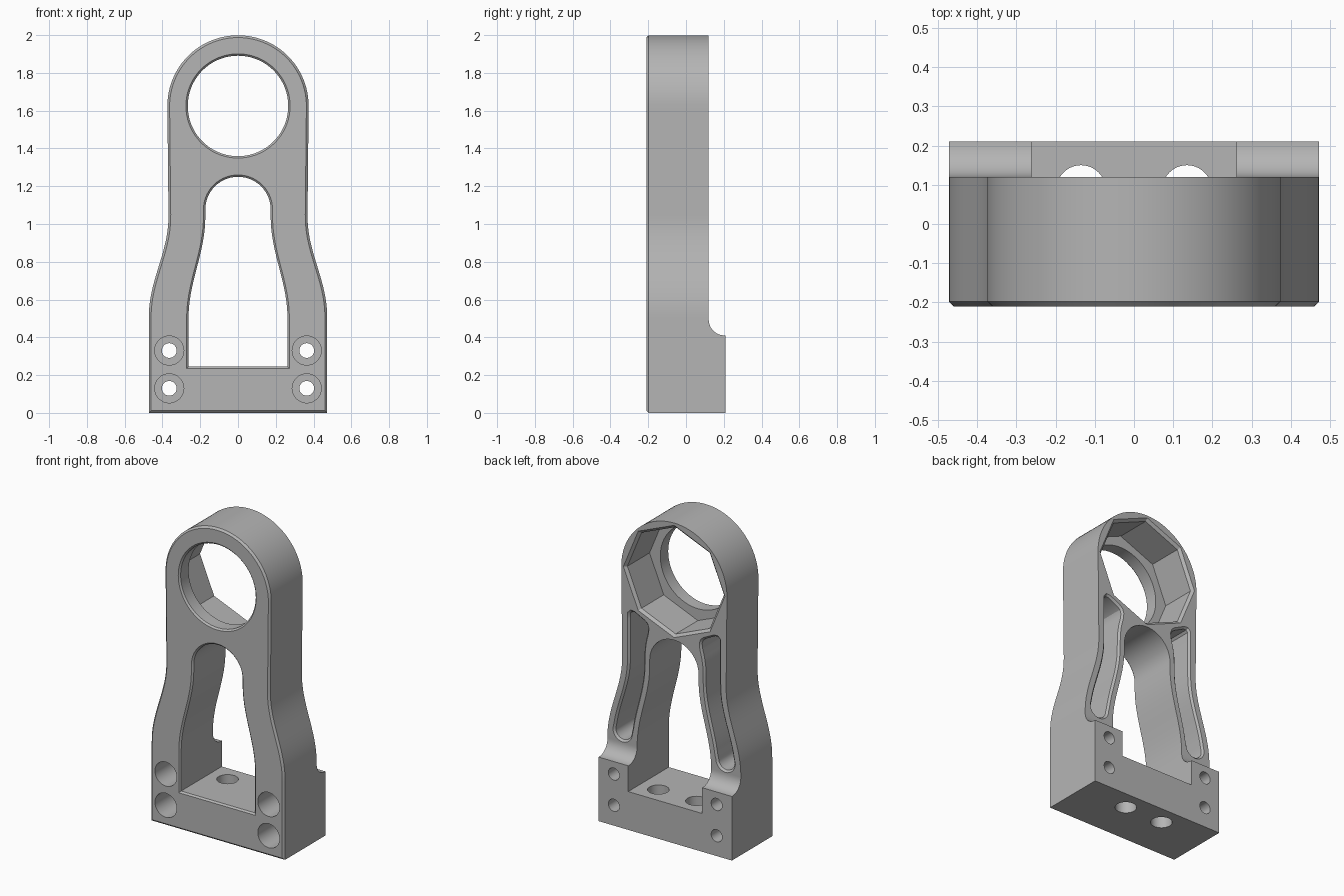
import bpy, bmesh
from math import sin, cos, pi
from mathutils import Vector

if "Cube" in bpy.data.objects:
    bpy.data.objects.remove(bpy.data.objects["Cube"])

FRONT, BACK, STEP = -0.21, 0.21, 0.12   # depth planes
HEAD_Z, HEAD_R = 1.625, 0.374           # ring head
POCKET_Y = -0.12                        # floor of the rear pockets

grey = bpy.data.materials.new("plain_grey")
grey.use_nodes = True
grey.diffuse_color = (0.46, 0.46, 0.46, 1)
grey.node_tree.nodes["Principled BSDF"].inputs["Base Color"].default_value = (0.46, 0.46, 0.46, 1)


def arc(cx, cz, r, a, b, n):
    return [(cx + r * cos(a + (b - a) * i / n), cz + r * sin(a + (b - a) * i / n))
            for i in range(n + 1)]


def circle(cx, cz, r, n=64):
    return arc(cx, cz, r, 0, 2 * pi, n)[:-1]


def s_curve(z, z0, z1, x0, x1):
    t = min(max((z - z0) / (z1 - z0), 0), 1)
    return x0 + (x1 - x0) * (1 - cos(pi * t)) / 2


def outer_x(z):
    return s_curve(z, 0.51, 1.04, 0.472, 0.368)


def window_x(z):
    return s_curve(z, 0.5, 1.04, 0.262, 0.173)


def span(a, b, n):
    return [a + (b - a) * i / n for i in range(n + 1)]


def offset(pts, d):
    """Grow a counter-clockwise loop outward by d with mitred corners."""
    out = []
    for i, p in enumerate(pts):
        p = Vector(p)
        a = (p - Vector(pts[i - 1])).normalized()
        b = (Vector(pts[(i + 1) % len(pts)]) - p).normalized()
        na, nb = Vector((a.y, -a.x)), Vector((b.y, -b.x))
        out.append(tuple(p + (na + nb) * d / (1 + na.dot(nb))))
    return out


def loft(name, layers, axis="y"):
    """Solid through matching loops placed along an axis."""
    place = {"x": lambda t, u, v: (t, u, v), "y": lambda t, u, v: (u, t, v),
             "z": lambda t, u, v: (u, v, t)}[axis]
    bm = bmesh.new()
    rings = [[bm.verts.new(place(t, u, v)) for u, v in pts] for t, pts in layers]
    for r0, r1 in zip(rings, rings[1:]):
        for i in range(len(r0)):
            bm.faces.new((r0[i - 1], r0[i], r1[i], r1[i - 1]))
    bm.faces.new(rings[0])
    bm.faces.new(rings[-1])
    bmesh.ops.recalc_face_normals(bm, faces=bm.faces)
    mesh = bpy.data.meshes.new(name)
    bm.to_mesh(mesh)
    bm.free()
    mesh.materials.append(grey)
    obj = bpy.data.objects.new(name, mesh)
    bpy.context.collection.objects.link(obj)
    return obj


def flared(name, pts, mouth, end, c):
    """Cutter whose opening at y = mouth has a chamfer of size c."""
    s = 1 if mouth > end else -1
    return loft(name, [(mouth + s * 0.01, offset(pts, c + 0.01)),
                       (mouth - s * c, pts), (end, pts)])


# Body outline with a chamfered front edge
side = [(0.472, 0)] + [(outer_x(z), z) for z in span(0.5, 1.05, 20)]
outline = side + arc(0, HEAD_Z, HEAD_R, 0, pi, 48) + [(-x, z) for x, z in reversed(side)]
body = loft("bearing_bracket", [(FRONT, offset(outline, -0.012)),
                                (FRONT + 0.012, outline), (BACK, outline)])

cutters = []

# Rear step with a concave fillet above the foot block
step = [(STEP, 2.1)] + arc(0.205, 0.495, 0.085, pi, 1.5 * pi, 12) + [(0.3, 0.41), (0.3, 2.1)]
cutters.append(loft("step_cutter", [(-0.6, step), (0.6, step)], "x"))

# Window between the legs
edge = [(0.262, 0.245)] + [(window_x(z), z) for z in span(0.48, 1.06, 20)]
window = edge + arc(0, 1.077, 0.173, 0, pi, 28) + [(-x, z) for x, z in reversed(edge)]
cutters.append(flared("window_cutter", window, FRONT, 0.3, 0.01))

# Round bore in front, octagonal pocket behind
cutters.append(flared("bore_cutter", circle(0, HEAD_Z, 0.266, 72), FRONT, 0.0, 0.01))
octagon = [(x, z) for x, z in circle(0, HEAD_Z, 0.342, 8)]
cutters.append(flared("octagon_cutter", octagon, STEP, POCKET_Y, 0.016))

# Slots in the back of both legs
slot = arc(0.364, 0.57, 0.057, pi, 2 * pi, 14)
slot += [(outer_x(z) - 0.05, z) for z in span(0.6, 1.3, 20)]
slot += [(0.317, 1.335), (0.305, 1.348), (0.285, 1.347), (0.215, 1.312), (0.198, 1.298),
         (0.19, 1.275), (0.194, 1.24), (0.207, 1.19), (0.216, 1.13)]
slot += [(window_x(z) + 0.045, z) for z in span(1.06, 0.6, 16)]
mirrored = [(-x, z) for x, z in reversed(slot)]
for pts in (slot, mirrored):
    cutters.append(flared("slot_cutter", pts, STEP, POCKET_Y, 0.012))

# Counterbored mounting holes and vertical foot holes
for s in (-1, 1):
    for z in (0.13, 0.33):
        bore, hole = circle(s * 0.364, z, 0.077, 40), circle(s * 0.364, z, 0.039, 40)
        cutters.append(loft("bolt_cutter", [(-0.3, bore), (0.0, bore), (0.0, hole), (0.3, hole)]))
    ring = circle(s * 0.135, 0.087, 0.063, 40)
    cutters.append(loft("foot_hole_cutter", [(-0.1, ring), (0.3, ring)], "z"))

# Cut everything out of the body
bpy.ops.object.select_all(action="DESELECT")
bpy.context.view_layer.objects.active = body
body.select_set(True)
for c in cutters:
    c.hide_render = True
    mod = body.modifiers.new("cut", "BOOLEAN")
    mod.operation, mod.solver, mod.object = "DIFFERENCE", "EXACT", c
    bpy.ops.object.modifier_apply(modifier=mod.name)
    bpy.data.objects.remove(c)

bpy.ops.object.shade_smooth_by_angle(angle=pi / 6)
